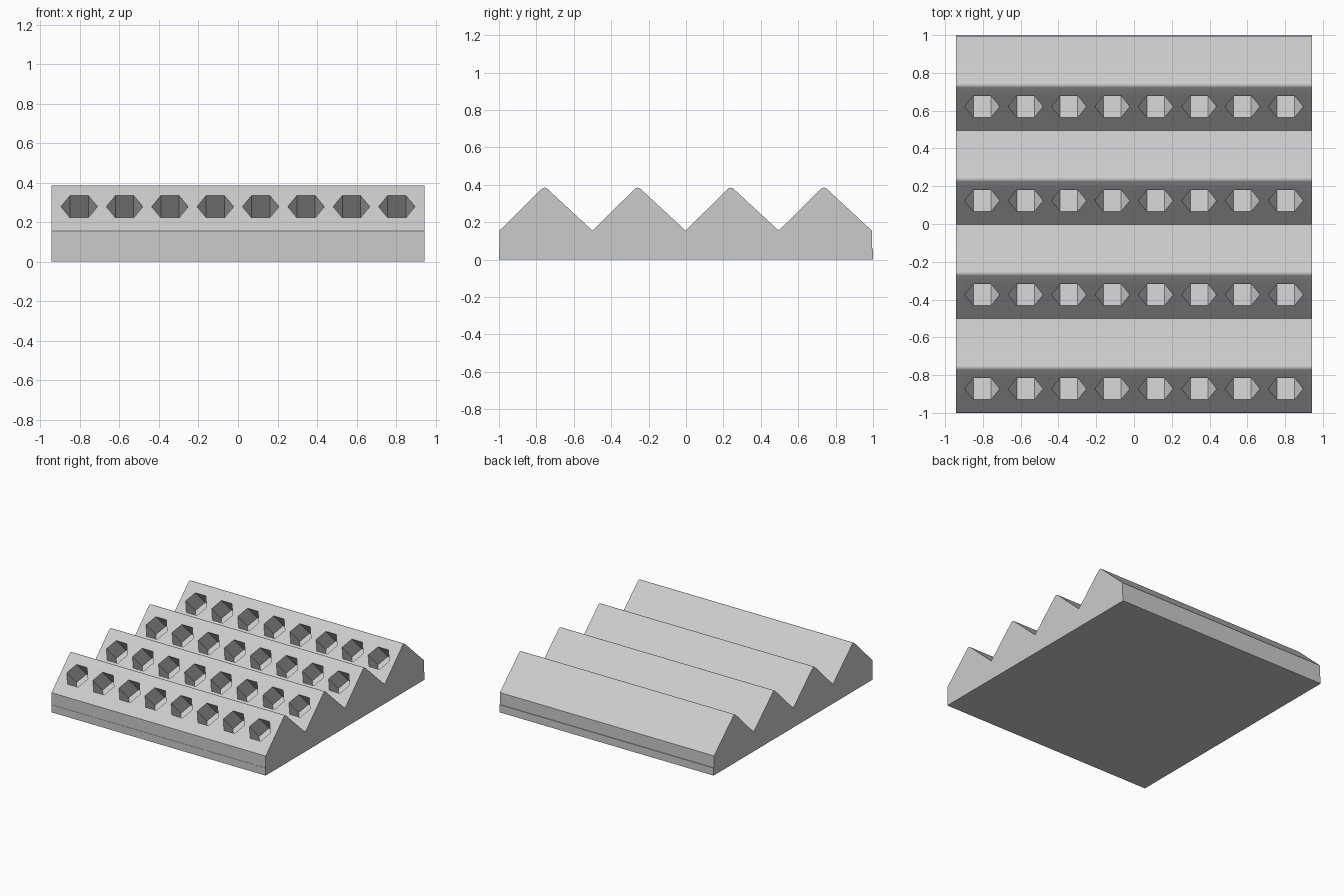
import bpy, bmesh, math
from mathutils import Matrix, Vector

if "Cube" in bpy.data.objects:
    bpy.data.objects.remove(bpy.data.objects["Cube"])

HALF_X = 0.943
PLATE_TOP, VALLEY = 0.06, 0.155
START, PERIOD, RIDGES = -0.998, 0.498, 4
APEX = Vector((0.241, 0.238))       # sharp ridge point relative to its front valley
ROUND = 0.022                       # ridge rounding radius
HEX_R, DEPTH, COLS, STEP = 0.0925, 0.175, 8, 0.2296

grey = bpy.data.materials.new("light grey")
grey.diffuse_color = (0.6, 0.6, 0.6, 1)
grey.use_nodes = True
grey.node_tree.nodes["Principled BSDF"].inputs["Base Color"].default_value = grey.diffuse_color


def add_object(name, bm):
    bmesh.ops.recalc_face_normals(bm, faces=bm.faces[:])
    mesh = bpy.data.meshes.new(name)
    bm.to_mesh(mesh)
    bm.free()
    mesh.materials.append(grey)
    obj = bpy.data.objects.new(name, mesh)
    bpy.context.collection.objects.link(obj)
    return obj


def extrude_profile(name, profile):
    """Sweep a (y, z) outline along the full x width."""
    bm = bmesh.new()
    face = bm.faces.new([bm.verts.new((-HALF_X, y, z)) for y, z in profile])
    ext = bmesh.ops.extrude_face_region(bm, geom=[face])
    moved = [v for v in ext["geom"] if isinstance(v, bmesh.types.BMVert)]
    bmesh.ops.translate(bm, verts=moved, vec=(2 * HALF_X, 0, 0))
    return add_object(name, bm)


# Flat base plate
extrude_profile("base_plate", [(-1, 0), (1, 0), (1, PLATE_TOP), (-1, PLATE_TOP)])

# Ridged body: sawtooth profile with softly rounded crests
a_front = math.atan2(APEX.y, APEX.x)
a_back = math.atan2(APEX.y, PERIOD - APEX.x)
bend = a_front + a_back
tangent = ROUND * math.tan(bend / 2)
profile = [(START, PLATE_TOP)]
for i in range(RIDGES):
    y0 = START + i * PERIOD
    profile.append((y0, VALLEY))
    py = y0 + APEX.x - tangent * math.cos(a_front)
    pz = VALLEY + APEX.y - tangent * math.sin(a_front)
    cy = py + ROUND * math.sin(a_front)
    cz = pz - ROUND * math.cos(a_front)
    for k in range(7):
        ang = math.pi / 2 + a_front - bend * k / 6
        profile.append((cy + ROUND * math.cos(ang), cz + ROUND * math.sin(ang)))
end = START + RIDGES * PERIOD
profile += [(end, VALLEY), (end, PLATE_TOP)]
body = extrude_profile("ridged_body", profile)

# Hexagonal sockets sunk square to each front slope
cut = bmesh.new()
for i in range(RIDGES):
    cy = START + i * PERIOD + 0.125
    cz = VALLEY + 0.125 * APEX.y / APEX.x
    for j in range(COLS):
        cx = (j - (COLS - 1) / 2) * STEP
        place = Matrix.Translation((cx, cy, cz)) @ Matrix.Rotation(a_front, 4, 'X')
        bmesh.ops.create_cone(cut, cap_ends=True, segments=6, radius1=HEX_R,
                              radius2=HEX_R, depth=2 * DEPTH,
                              matrix=place @ Matrix.Rotation(math.pi / 2, 4, 'Z'))
cutter = add_object("socket_cutter", cut)
cutter.hide_render = True

mod = body.modifiers.new("sockets", 'BOOLEAN')
mod.operation, mod.solver, mod.object = 'DIFFERENCE', 'EXACT', cutter
bpy.context.view_layer.objects.active = body
body.select_set(True)
bpy.ops.object.modifier_apply(modifier=mod.name)
bpy.data.objects.remove(cutter)
bpy.ops.object.shade_smooth_by_angle(angle=math.radians(30))
